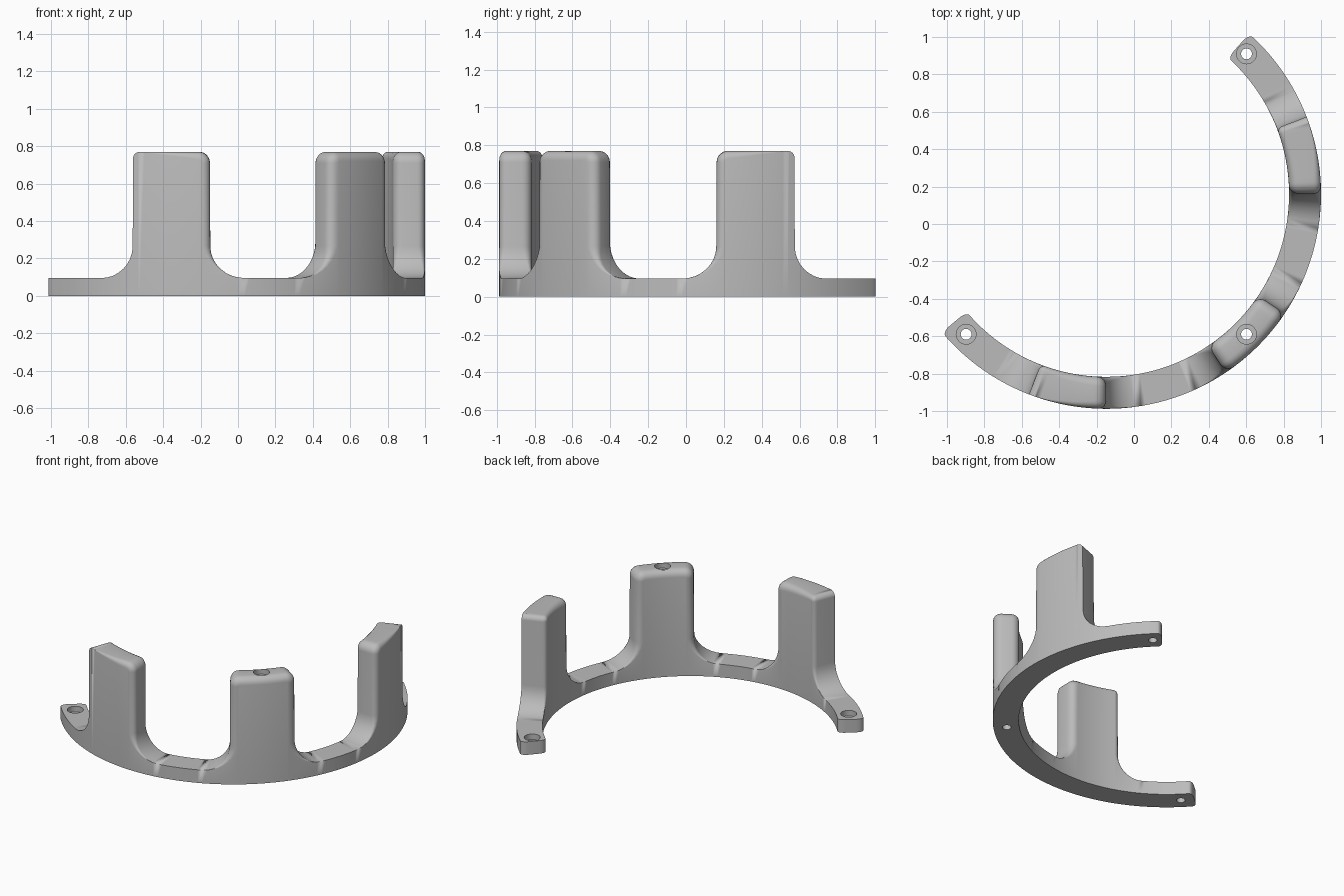
import bpy, bmesh
from math import radians, sin, cos, pi
from mathutils import Vector

cube = bpy.data.objects.get("Cube")
if cube:
    bpy.data.objects.remove(cube)

CX, CY = -0.148, 0.16            # ring centre
R_IN, R_OUT, R_MID = 0.977, 1.148, 1.06
BASE, TOP, SWEEP = 0.095, 0.77, 0.17
STEPS = 8

grey = bpy.data.materials.new("plain_grey")
grey.use_nodes = True
grey.diffuse_color = (0.5, 0.5, 0.5, 1)
grey.node_tree.nodes["Principled BSDF"].inputs["Base Color"].default_value = (0.5, 0.5, 0.5, 1)


def arc_len(deg):
    return radians(deg) * R_MID


# Profile points along the arc: position, normal, inner and outer edge rounding
profile = []


def add(s, z, n, f_in, f_out):
    k = min(max((z - BASE) / SWEEP, 0), 1)
    profile.append((Vector((s, z)), Vector(n), f_in * k, f_out * k))


def flat(s0, s1, z, a, b):
    """Level stretch between two corners, blending their edge rounding."""
    n = max(2, int((s1 - s0) / 0.025))
    for i in range(1, n):
        t = i / n
        add(s0 + (s1 - s0) * t, z, (0, 1), a[0] + (b[0] - a[0]) * t, a[1] + (b[1] - a[1]) * t)


def side(s, r, f, d):
    """Pillar flank: sweep out of the base and round the top (d=1 rising, -1 falling)."""
    pts = []
    for i in range(STEPS + 1):
        t = -pi / 2 + pi / 2 * i / STEPS
        pts.append((s + d * SWEEP * (cos(t) - 1), BASE + SWEEP * (1 + sin(t)), (-d * cos(t), -sin(t))))
    for i in range(STEPS + 1):
        t = pi - pi / 2 * i / STEPS
        pts.append((s + d * (0.002 + r + r * cos(t)), TOP - r + r * sin(t), (d * cos(t), sin(t))))
    for p in pts[::d]:
        add(*p, *f)


# Pillars: start angle, end angle, corner radii, (inner, outer) rounding per flank
pillars = [
    (-66.2, -45, 0.035, 0.06, (0.03, 0), (0.05, 0.04)),
    (-11.3, 11.3, 0.06, 0.06, (0.05, 0.05), (0.05, 0.05)),
    (45, 66.2, 0.06, 0.035, (0.05, 0.04), (0.03, 0)),
]
start, end = arc_len(-90) - 0.091, arc_len(90) + 0.061
none = (0, 0)
add(start, BASE, (0, 1), 0, 0)
here = start
for a, b, ra, rb, fa, fb in pillars:
    a, b = arc_len(a), arc_len(b)
    flat(here, a - SWEEP, BASE, none, none)
    side(a, ra, fa, 1)
    flat(a + ra, b - rb, TOP, fa, fb)
    side(b, rb, fb, -1)
    here = b + SWEEP
flat(here, end, BASE, none, none)
add(end, BASE, (0, 1), 0, 0)


def place(r, s, z):
    t = s / R_MID - pi / 4
    return (CX + r * cos(t), CY + r * sin(t), z)


# Loft every profile point from the outer wall to the inner wall
bm = bmesh.new()
columns = []
Q = 5
for p, n, fi, fo in profile:
    layers = []
    for j in range(Q + 1):
        t = pi / 2 * j / Q
        layers.append((R_OUT - fo * (1 - cos(t)), p - n * fo * (1 - sin(t))))
    for j in range(Q + 1):
        t = pi / 2 * j / Q
        layers.append((R_IN + fi * (1 - sin(t)), p - n * fi * (1 - cos(t))))
    col = [place(R_OUT, layers[0][1].x, 0)]
    col += [place(r, q.x, q.y) for r, q in layers]
    col.append(place(R_IN, layers[-1][1].x, 0))
    columns.append([bm.verts.new(v) for v in col])
for c, d in zip(columns, columns[1:]):
    for j in range(len(c)):
        k = (j + 1) % len(c)
        bm.faces.new((c[j], c[k], d[k], d[j]))
bm.faces.new(columns[0])
bm.faces.new(columns[-1])
bmesh.ops.remove_doubles(bm, verts=bm.verts, dist=0.00005)
bmesh.ops.recalc_face_normals(bm, faces=bm.faces)

# Round the upright corners of both end tabs
bm.verts.ensure_lookup_table()
ends = [Vector(place(r, s, 0)).xy for r in (R_IN, R_OUT) for s in (start, end)]
uprights = [e for e in bm.edges
            if any(all((v.co.xy - p).length < 0.001 for v in e.verts) for p in ends)]
bmesh.ops.bevel(bm, geom=uprights, offset=0.05, offset_type='OFFSET',
                segments=6, profile=0.5, affect='EDGES')

mesh = bpy.data.meshes.new("ring_bracket")
bm.to_mesh(mesh)
bm.free()
bracket = bpy.data.objects.new("ring_bracket", mesh)
bpy.context.collection.objects.link(bracket)
mesh.materials.append(grey)
bpy.context.view_layer.objects.active = bracket


def drill(x, y, z0, z1, radius):
    bpy.ops.mesh.primitive_cylinder_add(vertices=32, radius=radius, depth=z1 - z0,
                                        location=(x, y, (z0 + z1) / 2))
    cutter = bpy.context.object
    cutter.name = "hole_cutter"
    cutter.hide_render = True
    cutter.data.materials.append(grey)
    bpy.context.view_layer.objects.active = bracket
    mod = bracket.modifiers.new("hole", 'BOOLEAN')
    mod.operation = 'DIFFERENCE'
    mod.solver = 'EXACT'
    mod.object = cutter
    bpy.ops.object.modifier_apply(modifier=mod.name)
    bpy.data.objects.remove(cutter)


# Counterbored screw holes in both tabs and down the middle pillar
for deg, top in ((-90, BASE), (0, TOP), (90, BASE)):
    x, y, _ = place(R_MID, arc_len(deg), 0)
    drill(x, y, top - 0.04, top + 0.1, 0.053)
    drill(x, y, -0.1, top + 0.1, 0.029)

bpy.ops.object.select_all(action='DESELECT')
bracket.select_set(True)
bpy.context.view_layer.objects.active = bracket
bpy.ops.object.shade_smooth_by_angle(angle=radians(32))
